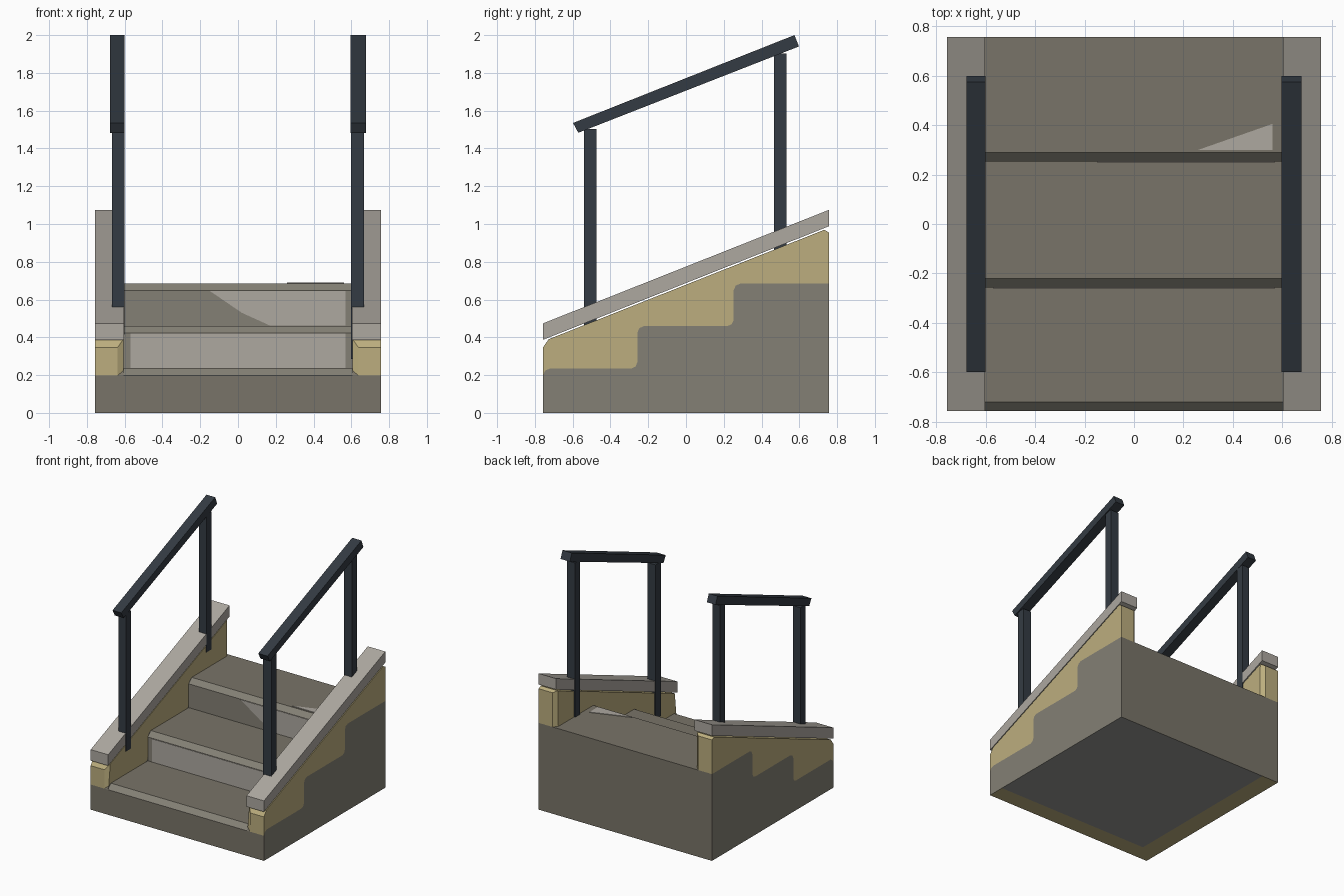
import bpy, bmesh
from mathutils import Vector

if "Cube" in bpy.data.objects:
    bpy.data.objects.remove(bpy.data.objects["Cube"])

HALF = 0.757    # half of the width and depth
INNER = 0.607   # inner face of the side walls


def material(name, rgb):
    lin = [((c / 255 + 0.055) / 1.055) ** 2.4 for c in rgb] + [1.0]
    m = bpy.data.materials.new(name)
    m.use_nodes = True
    m.diffuse_color = lin
    m.node_tree.nodes["Principled BSDF"].inputs["Base Color"].default_value = lin
    return m


stone = material("mid_stone", (132, 128, 117))
dark_stone = material("brown_stone", (121, 116, 104))
light_stone = material("pale_stone", (173, 168, 160))
under_stone = material("underside_grey", (150, 150, 146))
plaster = material("yellow_plaster", (188, 174, 126))
iron = material("dark_iron", (52, 59, 67))


def finish(name, bm, mats, rule=None):
    bmesh.ops.recalc_face_normals(bm, faces=bm.faces)
    if rule:
        for f in bm.faces:
            f.material_index = rule(f)
    me = bpy.data.meshes.new(name)
    bm.to_mesh(me)
    bm.free()
    for m in mats:
        me.materials.append(m)
    ob = bpy.data.objects.new(name, me)
    bpy.context.collection.objects.link(ob)
    return ob


def extrude(points, offset):
    """Solid made from a flat outline pushed along an offset."""
    bm = bmesh.new()
    face = bm.faces.new([bm.verts.new(p) for p in points])
    ext = bmesh.ops.extrude_face_region(bm, geom=[face])
    moved = [g for g in ext["geom"] if isinstance(g, bmesh.types.BMVert)]
    bmesh.ops.translate(bm, verts=moved, vec=offset)
    bmesh.ops.recalc_face_normals(bm, faces=bm.faces)
    return bm


def prism(profile, x0, x1):
    """Side profile of (y, z) points extruded across x."""
    return extrude([(x0, y, z) for y, z in profile], (x1 - x0, 0, 0))


# Stair line: three steps with worn noses, optionally a cove at each riser
STEPS = [(-HALF, 0.235), (-0.258, 0.46), (0.252, 0.685)]
NOSE = 0.037


def stair_line(cove):
    line = []
    for i, (y, z) in enumerate(STEPS):
        if i and cove:
            below = STEPS[i - 1][1]
            line += [(y - cove, below), (y - cove * 0.3, below + cove * 0.3),
                     (y, below + cove)]
        elif i:
            line.append((y, STEPS[i - 1][1]))
        line += [(y, z - NOSE)]
        if cove:
            line.append((y + NOSE * 0.3, z - NOSE * 0.3))
        line.append((y + NOSE, z))
    return line + [(HALF, STEPS[-1][1])]


def stair_colour(f):
    n, c = f.normal, f.calc_center_median()
    if n.z < -0.9:
        return 3 if c.y < -0.62 or c.x < -INNER else 2
    if n.z > 0.9 or (abs(n.y) > 0.9 and abs(c.y) > HALF - 0.01):
        return 1
    return 0


# The point along the base separates the plaster strip under the front
BASE = [(HALF, 0), (-0.62, 0), (-HALF, 0)]
stair_mats = [stone, dark_stone, under_stone, plaster]
finish("steps", prism(stair_line(0) + BASE, -INNER, INNER), stair_mats, stair_colour)

# Pale worn patches on the risers and the top tread
PLATE = 0.004
riser = STEPS[1][0]
finish("lower_riser_panel", extrude(
    [(x, riser, z) for x, z in [(-0.57, 0.237), (0.57, 0.237), (0.57, 0.42), (-0.57, 0.42)]],
    (0, -PLATE, 0)), [light_stone])
riser = STEPS[2][0]
finish("upper_riser_patch", extrude(
    [(x, riser, z) for x, z in [(0.17, 0.462), (0.57, 0.462), (0.57, 0.646), (-0.15, 0.646),
                                (0.02, 0.53)]],
    (0, -PLATE, 0)), [light_stone])
finish("upper_tread_patch", extrude(
    [(x, y, STEPS[2][1]) for x, y in [(0.26, 0.3), (0.56, 0.3), (0.56, 0.405)]],
    (0, 0, PLATE)), [light_stone])


def slope(y, z):
    """Height at y on a line parallel to the slope passing z at the front."""
    return z + 0.397 * (y + HALF)


def box(x0, x1, y0, y1, z0, z1):
    return prism([(y0, z0), (y1, z0), (y1, z1), (y0, z1)], x0, x1)


for side, s in (("left", 1), ("right", -1)):
    # Stone below the wall, flush with its outer face
    finish(side + "_wall_base", prism(stair_line(0.032) + BASE, s * INNER, s * HALF),
           stair_mats, stair_colour)

    # Plaster wall with cut corners at both ends
    top = [(HALF, 0.955), (HALF - 0.025, slope(HALF - 0.025, 0.378)),
           (-HALF + 0.03, slope(-HALF + 0.03, 0.378)), (-HALF, 0.347)]
    bm = prism(stair_line(0.032) + top, s * INNER, s * HALF)
    corners = [e for e in bm.edges if all(
        abs(v.co.x - s * INNER) < 0.001 and abs(v.co.y) > HALF - 0.001 for v in e.verts)]
    bmesh.ops.bevel(bm, geom=corners, offset=0.03, segments=1, affect='EDGES')
    finish(side + "_wall", bm, [plaster])

    # Sloping coping
    cap = [(-HALF, 0.387), (HALF, slope(HALF, 0.387)),
           (HALF, slope(HALF, 0.474)), (-HALF, 0.474)]
    finish(side + "_coping", prism(cap, s * 0.604, s * HALF), [light_stone])

    # Handrail and posts; the left posts reach lower down the wall
    inner = 0.597 if s > 0 else 0.602
    drop = 0.2 if s > 0 else 0.07
    for place, y in (("front", -0.507), ("back", 0.499)):
        finish(f"{side}_{place}_post",
               box(s * inner, s * 0.668, y - 0.032, y + 0.032,
                   slope(y, 0.387) - drop, slope(y, 1.405)), [iron])
    rail = [(-0.598, 1.535), (-0.57, 1.483), (0.598, 1.94), (0.574, 2.0)]
    finish(side + "_handrail", prism(rail, s * (inner - 0.001), s * 0.677), [iron])
